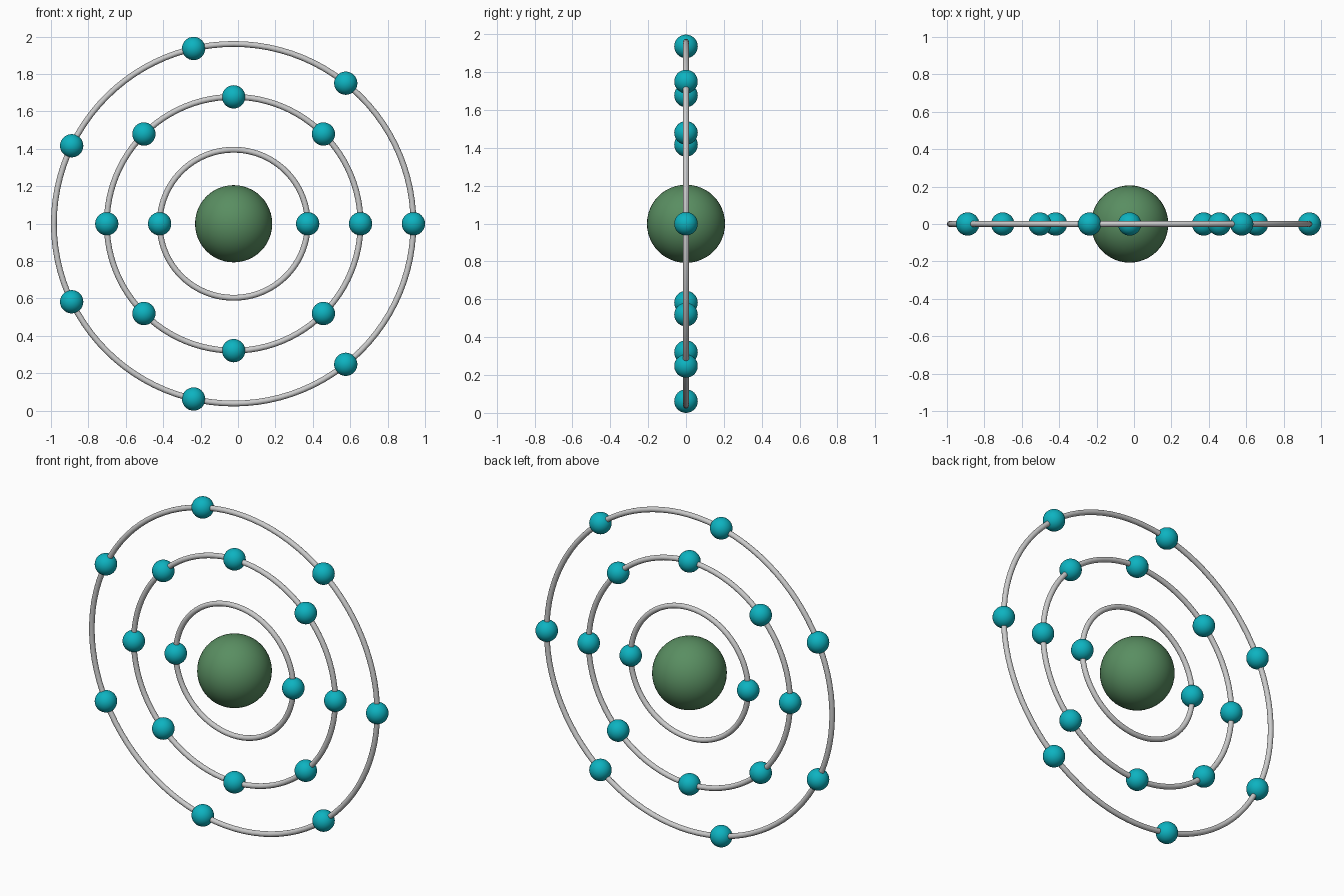
import bpy
from math import cos, sin, pi

if "Cube" in bpy.data.objects:
    bpy.data.objects.remove(bpy.data.objects["Cube"])

S = 0.2827                      # overall scale
R_ELECTRON = 0.22 * S
R_TUBE = 0.055 * S
CX, CZ = -0.0233, 0.9993        # atom centre


def material(name, color):
    m = bpy.data.materials.new(name)
    m.diffuse_color = (*color, 1)
    m.use_nodes = True
    m.node_tree.nodes["Principled BSDF"].inputs["Base Color"].default_value = m.diffuse_color
    return m


def finish(name, mat=None):
    ob = bpy.context.object
    ob.name = name
    if mat:
        ob.data.materials.append(mat)
    bpy.ops.object.shade_smooth()
    return ob


def ball(name, loc, radius, mat, seg):
    bpy.ops.mesh.primitive_uv_sphere_add(segments=seg, ring_count=seg // 2,
                                         radius=radius, location=loc)
    return finish(name, mat)


green = material("nucleus_green", (0.1, 0.27, 0.12))
teal = material("electron_teal", (0.004, 0.45, 0.53))

# Nucleus
ball("nucleus", (CX, 0, CZ), 0.73 * S, green, 48)

# Shells: ring plus evenly spaced electrons, starting at +x
for i, (radius, count) in enumerate([(1.4, 2), (2.4, 8), (3.4, 7)], 1):
    r = radius * S
    bpy.ops.mesh.primitive_torus_add(major_radius=r, minor_radius=R_TUBE,
                                     major_segments=96, minor_segments=16,
                                     location=(CX, 0, CZ), rotation=(pi / 2, 0, 0))
    finish(f"shell_ring_{i}")
    for k in range(count):
        a = 2 * pi * k / count
        ball(f"electron_{i}_{k + 1}", (CX + r * cos(a), 0, CZ + r * sin(a)),
             R_ELECTRON, teal, 32)
